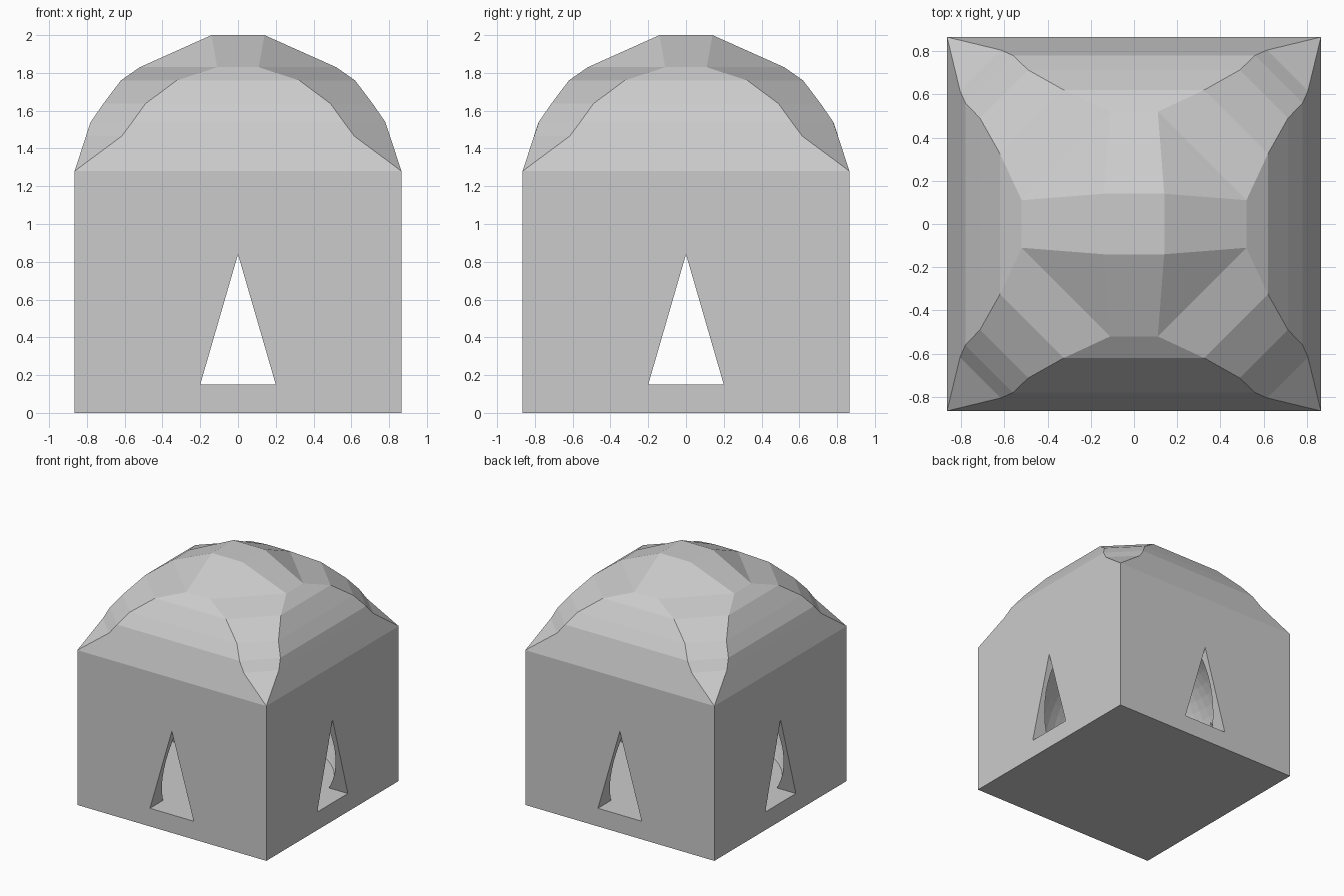
import bpy, bmesh, math
from mathutils import Matrix, Vector

if "Cube" in bpy.data.objects:
    bpy.data.objects.remove(bpy.data.objects["Cube"])


def make_object(name, bm):
    bmesh.ops.remove_doubles(bm, verts=bm.verts, dist=0.0005)
    bmesh.ops.recalc_face_normals(bm, faces=bm.faces)
    mesh = bpy.data.meshes.new(name)
    bm.to_mesh(mesh)
    bm.free()
    obj = bpy.data.objects.new(name, mesh)
    bpy.context.collection.objects.link(obj)
    return obj


# House body: square walls rising into a faceted dome.
# Each ring is (distance of side, half width of side, height), turned four times.
rings = [(0.865, 0.865, 0.0), (0.865, 0.865, 1.28), (0.805, 0.616, 1.465),
         (0.78, 0.56, 1.54), (0.713, 0.49, 1.637), (0.62, 0.325, 1.76),
         (0.52, 0.11, 1.83), (0.14, 0.14, 2.0)]
bm = bmesh.new()
loops = []
for a, b, z in rings:
    loop = []
    for k in range(4):
        turn = Matrix.Rotation(k * math.pi / 2, 3, 'Z')
        loop += [bm.verts.new(turn @ Vector((a, s * b, z))) for s in (-1, 1)]
    loops.append(loop)
for low, high in zip(loops, loops[1:]):
    for i in range(8):
        j = (i + 1) % 8
        bm.faces.new((low[i], low[j], high[j], high[i]))
bm.faces.new(loops[0][::-1])
bm.faces.new(loops[-1])
bmesh.ops.remove_doubles(bm, verts=bm.verts, dist=0.0005)
bmesh.ops.dissolve_degenerate(bm, dist=0.0005, edges=bm.edges)
house = make_object("domed_house", bm)

# Round room with a flat floor level with the window sills
SILL = 0.15
bm = bmesh.new()
bmesh.ops.create_uvsphere(bm, u_segments=64, v_segments=32, radius=0.83,
                          matrix=Matrix.Translation((0, 0, 0.56)))
cut = bmesh.ops.bisect_plane(bm, geom=bm.verts[:] + bm.edges[:] + bm.faces[:],
                             plane_co=(0, 0, SILL), plane_no=(0, 0, 1),
                             clear_inner=True)
rim = [e for e in cut["geom_cut"] if isinstance(e, bmesh.types.BMEdge)]
bmesh.ops.contextual_create(bm, geom=rim)
cutters = [make_object("room_cutter", bm)]

# Triangular windows: one prism straight through in each direction
for k in range(2):
    bm = bmesh.new()
    tri = bm.faces.new([bm.verts.new((x, -1.2, z)) for x, z in
                        ((-0.2, SILL), (0.2, SILL), (0, 0.84))])
    ext = bmesh.ops.extrude_face_region(bm, geom=[tri], use_keep_orig=True)
    moved = [v for v in ext["geom"] if isinstance(v, bmesh.types.BMVert)]
    bmesh.ops.translate(bm, verts=moved, vec=(0, 2.4, 0))
    bmesh.ops.rotate(bm, verts=bm.verts, cent=(0, 0, 0),
                     matrix=Matrix.Rotation(k * math.pi / 2, 3, 'Z'))
    cutters.append(make_object("window_cutter", bm))

# Carve the room and the windows, then drop the cutters
for cutter in cutters:
    cutter.hide_render = True
    mod = house.modifiers.new("carve", 'BOOLEAN')
    mod.operation = 'DIFFERENCE'
    mod.solver = 'EXACT'
    mod.object = cutter
bpy.context.view_layer.objects.active = house
for mod in list(house.modifiers):
    bpy.ops.object.modifier_apply(modifier=mod.name)
for cutter in cutters:
    bpy.data.objects.remove(cutter)
